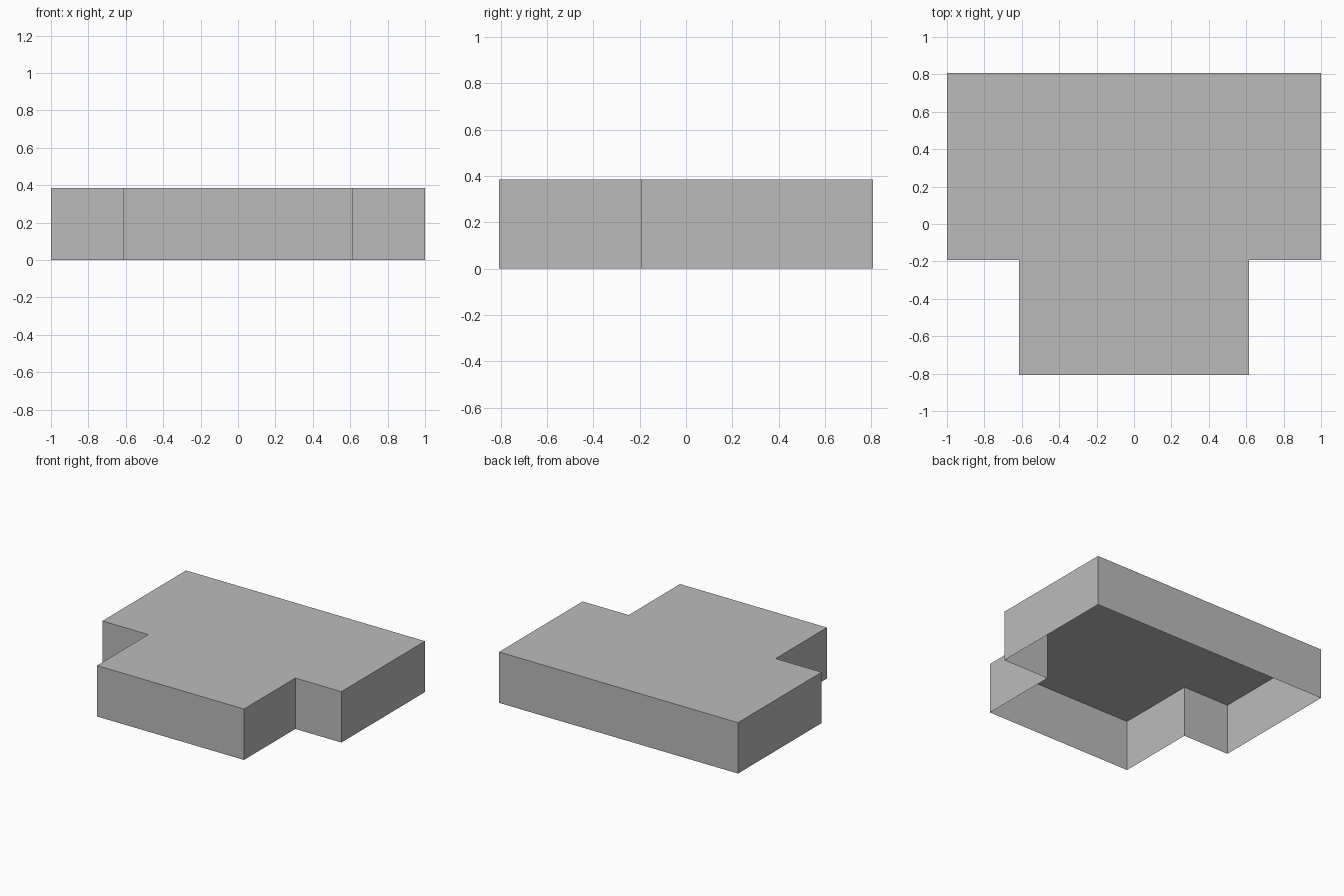
import bpy
import bmesh

cube = bpy.data.objects.get("Cube")
if cube:
    bpy.data.objects.remove(cube, do_unlink=True)

# Main dimensions
HEIGHT = 0.385
HALF_WIDTH = 1.0
NECK_HALF = 0.615
BACK = 0.807
SHOULDER = -0.193
FRONT = -BACK

grey = bpy.data.materials.new("plain grey")
colour = (0.5, 0.5, 0.5, 1.0)
grey.use_nodes = True
grey.diffuse_color = colour
grey.node_tree.nodes["Principled BSDF"].inputs["Base Color"].default_value = colour

# T-shaped outline: one half, then its mirror image
half = [(NECK_HALF, FRONT), (NECK_HALF, SHOULDER),
        (HALF_WIDTH, SHOULDER), (HALF_WIDTH, BACK)]
outline = half + [(-x, y) for x, y in reversed(half)]

# Top plate with thin walls hanging from its rim, open underneath
bm = bmesh.new()
top = bm.faces.new([bm.verts.new((x, y, HEIGHT)) for x, y in outline])
walls = bmesh.ops.extrude_edge_only(bm, edges=list(top.edges))
lower = [v for v in walls["geom"] if isinstance(v, bmesh.types.BMVert)]
bmesh.ops.translate(bm, verts=lower, vec=(0, 0, -HEIGHT))
bmesh.ops.recalc_face_normals(bm, faces=bm.faces)
if top.normal.z < 0:
    bmesh.ops.reverse_faces(bm, faces=bm.faces)

mesh = bpy.data.meshes.new("open_t_shaped_shell")
bm.to_mesh(mesh)
bm.free()
mesh.materials.append(grey)
shell = bpy.data.objects.new("open_t_shaped_shell", mesh)
bpy.context.collection.objects.link(shell)
